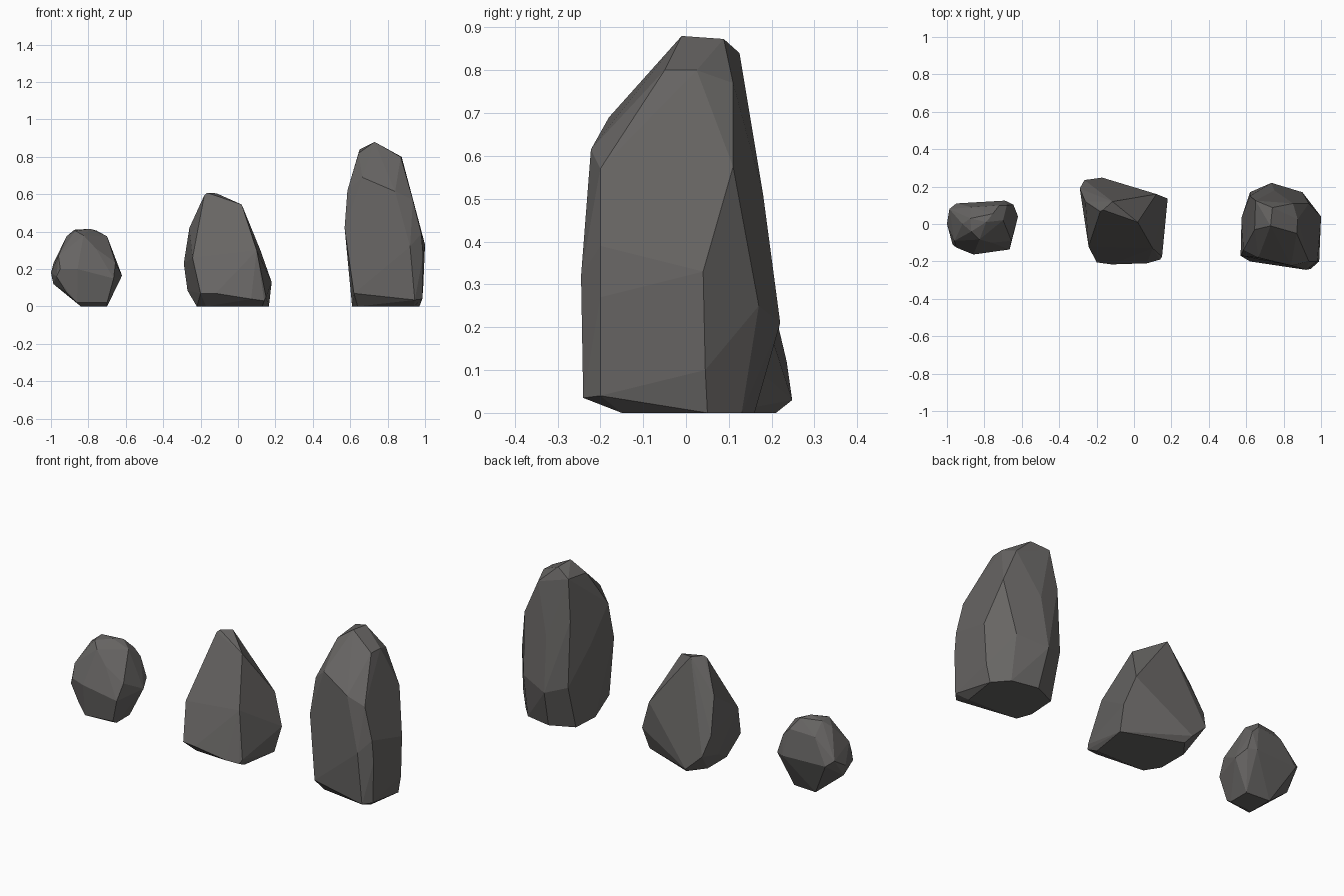
import bpy, bmesh, math

# Dark stone, one colour for all three rocks
stone = bpy.data.materials.new("dark_grey_stone")
stone.diffuse_color = (0.135, 0.129, 0.125, 1)


def chiselled_rock(name, corners):
    """Faceted rock: convex hull over its main corners, near-flat faces merged."""
    bm = bmesh.new()
    for c in corners:
        bm.verts.new(c)
    hull = bmesh.ops.convex_hull(bm, input=bm.verts[:])
    loose = {g for g in hull["geom_interior"] + hull["geom_unused"]
             if isinstance(g, bmesh.types.BMVert)}
    bmesh.ops.delete(bm, geom=list(loose), context='VERTS')
    bmesh.ops.dissolve_limit(bm, angle_limit=math.radians(4),
                             verts=bm.verts[:], edges=bm.edges[:])
    bmesh.ops.recalc_face_normals(bm, faces=bm.faces[:])
    mesh = bpy.data.meshes.new(name)
    bm.to_mesh(mesh)
    bm.free()
    mesh.materials.append(stone)
    obj = bpy.data.objects.new(name, mesh)
    bpy.context.collection.objects.link(obj)
    return obj


# Small rounded rock: base, girdle, crown
chiselled_rock("small_rock", [
    (-.84, -.10, 0), (-.70, -.09, 0), (-.70, .03, 0), (-.84, .04, 0),
    (-.86, -.14, .02), (-.70, -.12, .02), (-.92, -.12, .08),
    (-.987, 0, .12), (-1.0, 0, .18), (-.97, -.11, .16), (-.95, -.126, .20),
    (-.858, -.163, .20), (-.665, -.136, .15), (-.62, .04, .165),
    (-.645, .104, .20), (-.69, .125, .20), (-.95, .11, .20), (-.987, .08, .23),
    (-.96, -.09, .27), (-.655, -.09, .235), (-.76, -.10, .31), (-.68, .10, .31),
    (-.917, 0, .375), (-.87, -.04, .405), (-.826, -.083, .38),
    (-.875, .03, .41), (-.79, .01, .415), (-.755, .055, .405),
    (-.70, .02, .375), (-.72, .10, .35), (-.87, .09, .34)])

# Middle wedge rock: base, lower bevel, girdle, ridge
chiselled_rock("wedge_rock", [
    (-.17, -.13, 0), (-.22, -.05, 0), (.13, -.13, 0), (.165, .09, 0), (-.15, .21, 0),
    (-.22, .12, 0), (-.20, -.205, .07), (-.12, -.216, .07), (.07, -.21, .04),
    (.14, -.19, .03), (.15, -.175, .05), (.18, .136, .13), (-.17, .248, .03),
    (-.265, .235, .12), (-.27, .10, .085), (-.29, .19, .23), (-.243, -.12, .26),
    (-.26, .12, .42), (0, -.15, .235), (.10, -.13, .30), (.12, .16, .30),
    (.02, .01, .545), (-.115, .12, .605), (-.165, .075, .608), (-.18, .067, .595)])

# Tall standing rock: base, front edge, back, shoulders, crown
chiselled_rock("tall_rock", [
    (.64, -.14, 0), (.61, -.06, 0), (.94, -.15, 0), (.97, .05, 0), (.90, .13, 0),
    (.75, .16, 0), (.62, .10, 0),
    (.62, -.20, .07), (.945, -.24, .035), (.985, -.20, .04), (.99, -.20, .27),
    (.92, -.245, .32), (.98, -.20, .39), (.935, -.20, .57), (.84, -.222, .615),
    (.665, -.18, .69), (.57, -.17, .42), (.585, -.14, .62), (.575, .035, .45),
    (1.0, .04, .33), (.99, .045, .10), (.935, .11, .575),
    (.735, .22, .21), (.62, .17, .25), (.90, .17, .25), (.75, .18, .51), (.62, .15, .62),
    (.875, .025, .80), (.87, -.05, .80), (.85, .11, .77), (.645, -.03, .82),
    (.65, .125, .84), (.74, .088, .873), (.73, -.01, .88)])
